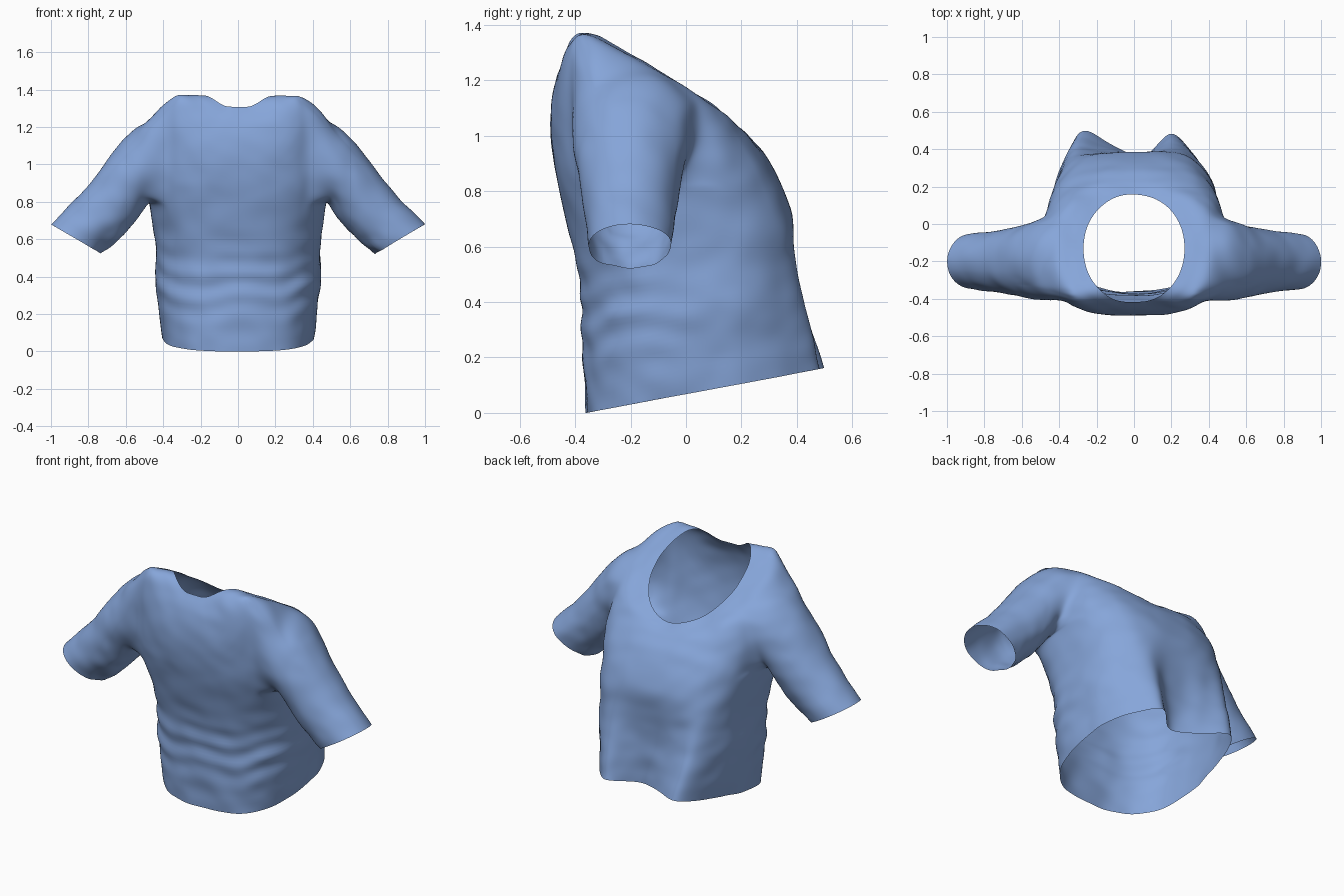
import bpy, bmesh, math
from mathutils import Vector, noise

if "Cube" in bpy.data.objects:
    bpy.data.objects.remove(bpy.data.objects["Cube"])

N, SUB = 96, 4          # columns around the torso, rows between key rings
# key rings: front y, front z, back y, back z, half width, front/back squareness, shoulder lift
KEYS = [
    (-.36, .00, .49, .16, .405, .74, .72, 0),
    (-.37, .15, .46, .30, .425, .78, .72, 0),
    (-.375, .30, .43, .42, .44, .80, .71, 0),
    (-.38, .45, .41, .55, .44, .80, .70, 0),
    (-.41, .60, .395, .68, .45, .78, .70, 0),
    (-.453, .78, .34, .83, .475, .75, .72, 0),
    (-.48, .92, .29, .92, .485, .71, .75, .02),
    (-.49, 1.05, .24, .98, .475, .69, .80, .09),
    (-.475, 1.18, .205, 1.01, .435, .71, .85, .145),
    (-.45, 1.26, .18, 1.03, .345, .85, .92, .11),
    (-.42, 1.31, .16, 1.045, .27, .95, .97, .075),
]
# hem outline across the back, right to left, with two drape folds
HEM = [(.405, .065), (.395, .21), (.325, .36), (.20, .485), (.05, .365),
       (-.12, .425), (-.28, .495), (-.375, .29), (-.405, .065)]
# sleeve rings: top x, top z, bottom x, bottom z, half depth, centre y
SLEEVE = [
    (.54, 1.205, .49, .78, .215, -.195),
    (.67, 1.065, .545, .70, .19, -.20),
    (.82, .865, .62, .61, .168, -.20),
    (1.0, .68, .735, .525, .15, -.20),
]


def spline(pts, sub):
    """Smooth curve through points of any dimension."""
    out = []
    for i in range(len(pts) - 1):
        p1, p2 = pts[i], pts[i + 1]
        p0 = pts[i - 1] if i else [2 * a - b for a, b in zip(p1, p2)]
        p3 = pts[i + 2] if i + 2 < len(pts) else [2 * b - a for a, b in zip(p1, p2)]
        for k in range(sub):
            t = k / sub
            out.append([.5 * (2 * b + (c - a) * t + (2 * a - 5 * b + 4 * c - d) * t * t
                              + (3 * b - a - 3 * c + d) * t ** 3)
                        for a, b, c, d in zip(p0, p1, p2, p3)])
    out.append(list(pts[-1]))
    return out


def spow(v, p):
    return math.copysign(abs(v) ** p, v) if abs(v) > 1e-6 else 0.0


def smoothstep(t):
    t = max(0, min(1, t))
    return t * t * (3 - 2 * t)


HEM_FINE = spline(HEM, N // 16)


def torso_point(key, c):
    yf, zf, yb, zb, w, pf, pb, lift = key
    a = 2 * math.pi * c / N
    co, si = math.cos(a), math.sin(a)
    p = pb if si > 0 else pf
    x, s = w * spow(co, p), spow(si, p)
    y = (yf + yb) / 2 + (yb - yf) / 2 * s
    # hanging cloth blends into the folded hem outline at the back
    if si > 0 and c <= N // 2:
        hx, hy = HEM_FINE[c]
        fade = max(0, min(1, 1 - (zb - .16) / .56))
        x += (hx * w / .405 - x) * fade
        y += (hy + (yb - .49) * si - y) * fade
    z = zf + (zb - zf) * (y - yf) / (yb - yf)
    k = smoothstep((abs(co) - .15) / .68)
    if si > 0:
        k = abs(co) ** 1.2
    return Vector((x, y, z + lift * k * (1 - .5 * s)))


bm = bmesh.new()

# torso tube with two armholes left open
rows = spline(KEYS, SUB)
grid = [[bm.verts.new(torso_point(k, c)) for c in range(N)] for k in rows]
R0, R1, C0, C1 = 5 * SUB, 8 * SUB + 1, -12, 7


def in_armhole(r, c):
    right = (c + N // 2) % N - N // 2
    left = N // 2 - 1 - c
    left = (left + N // 2) % N - N // 2
    return R0 <= r < R1 and (C0 <= right < C1 or C0 <= left < C1)


for r in range(len(rows) - 1):
    for c in range(N):
        if not in_armhole(r, c):
            d = (c + 1) % N
            bm.faces.new((grid[r][c], grid[r][d], grid[r + 1][d], grid[r + 1][c]))

# sleeves grown out of the armhole edges
loop_ids = ([(R0, c) for c in range(C0, C1)] + [(r, C1) for r in range(R0, R1)]
            + [(R1, c) for c in range(C1, C0, -1)] + [(r, C0) for r in range(R1, R0, -1)])
for side in (1, -1):
    loop = [grid[r][c % N if side > 0 else (N // 2 - c) % N] for r, c in loop_ids]
    ys, zs = [v.co.y for v in loop], [v.co.z for v in loop]
    yc, hy = (max(ys) + min(ys)) / 2, (max(ys) - min(ys)) / 2
    zc, hz = (max(zs) + min(zs)) / 2, (max(zs) - min(zs)) / 2
    strands = []
    for v in loop:
        a = math.atan2((v.co.z - zc) / hz, (v.co.y - yc) / hy)
        pts = [tuple(v.co)]
        for tx, tz, bx, bz, h, cy in SLEEVE:
            s = (math.sin(a) + 1) / 2
            pts.append((side * (bx + (tx - bx) * s), cy + h * math.cos(a), bz + (tz - bz) * s))
        strands.append([v] + [bm.verts.new(p) for p in spline(pts, 6)[1:]])
    for i, s in enumerate(strands):
        t = strands[(i + 1) % len(strands)]
        for j in range(len(s) - 1):
            f = (s[j], t[j], t[j + 1], s[j + 1])
            bm.faces.new(f if side > 0 else f[::-1])

# relax the cloth where sleeves meet the torso
seam = [v for v in bm.verts if .34 < abs(v.co.x) < .62 and v.co.z > .72 and not v.is_boundary]
for _ in range(4):
    bmesh.ops.smooth_vert(bm, verts=seam, factor=.5, use_axis_x=True, use_axis_y=True, use_axis_z=True)
bmesh.ops.recalc_face_normals(bm, faces=bm.faces)
bm.normal_update()

# wrinkles: bunched folds at the waist, soft creases, crumpled sleeve undersides
moves = []
for v in bm.verts:
    x, y, z = v.co
    d = .006 * noise.noise(Vector((x * 5, y * 5, z * 6)))
    d += .006 * noise.noise(Vector((x * 9 + z * 5, y * 9, z * 13 + 4)))
    if abs(x) < .5 and y < .1:
        window = math.exp(-((z - .36) / .16) ** 2) * min(1, (.1 - y) / .3)
        phase = 50 * (z - .35 * x * x) + 2.5 * noise.noise(Vector((x * 4, y * 4, z * 2)))
        d += .010 * window * math.sin(phase)
    if abs(x) > .6 and v.normal.z < 0:
        d += .012 * v.normal.z * noise.noise(Vector((x * 16, y * 16, z * 8)))
    moves.append((v, v.normal * d))
for v, d in moves:
    v.co += d

# one blue cloth colour
cloth = bpy.data.materials.new("blue_cloth")
cloth.diffuse_color = (.24, .38, .70, 1)
cloth.use_nodes = True
cloth.node_tree.nodes["Principled BSDF"].inputs["Base Color"].default_value = cloth.diffuse_color
mesh = bpy.data.meshes.new("shirt")
bm.to_mesh(mesh)
bm.free()
mesh.materials.append(cloth)
shirt = bpy.data.objects.new("shirt", mesh)
bpy.context.collection.objects.link(shirt)
sub = shirt.modifiers.new("soften", 'SUBSURF')
sub.levels = sub.render_levels = 1
for poly in mesh.polygons:
    poly.use_smooth = True
